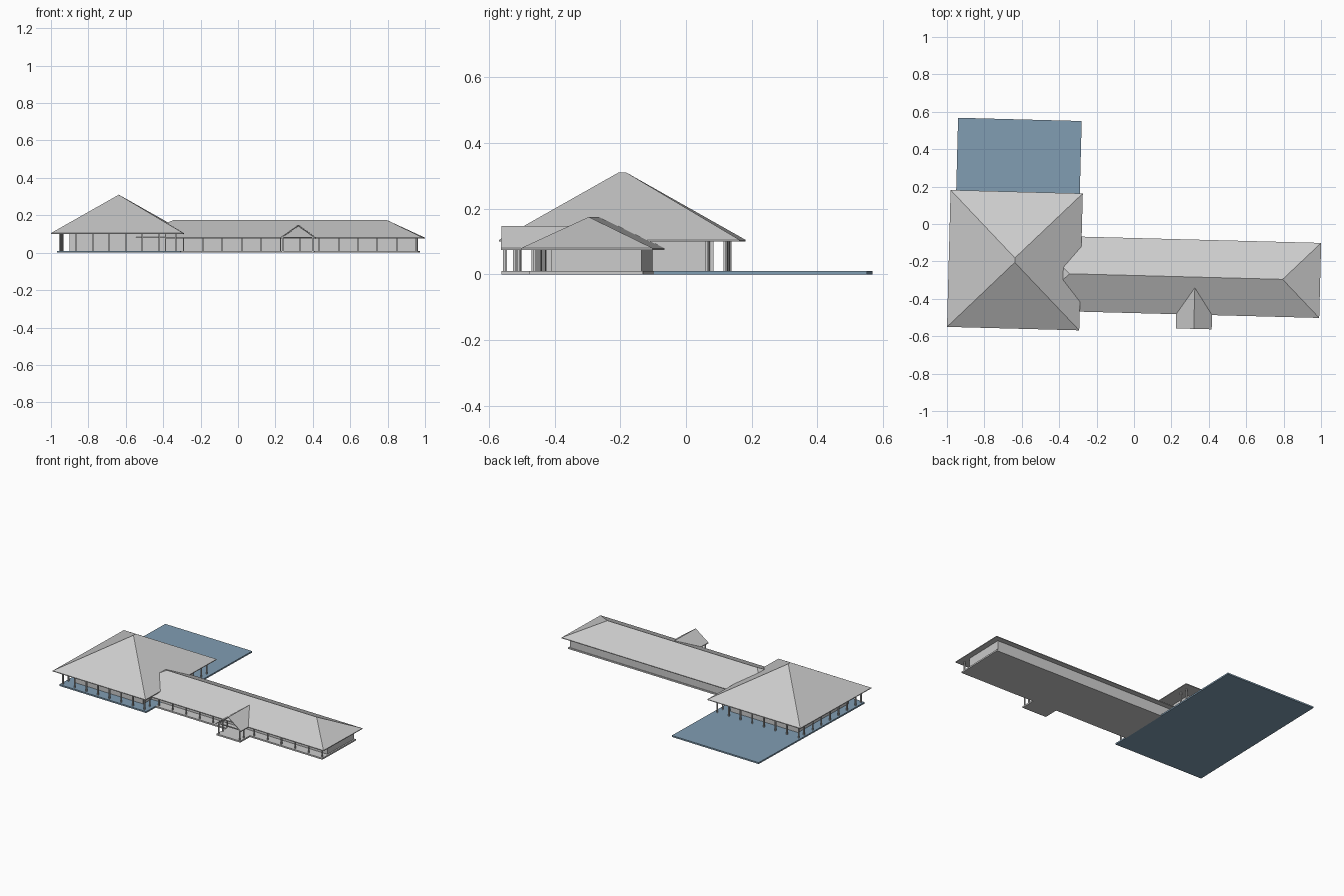
import bpy, bmesh, math
from mathutils import Matrix

if "Cube" in bpy.data.objects:
    bpy.data.objects.remove(bpy.data.objects["Cube"])

# whole building is turned slightly clockwise in plan
TURN = Matrix.Rotation(math.radians(-1.5), 4, 'Z')


def finish(name, bm):
    bmesh.ops.recalc_face_normals(bm, faces=bm.faces)
    bm.transform(TURN)
    me = bpy.data.meshes.new(name)
    bm.to_mesh(me)
    bm.free()
    ob = bpy.data.objects.new(name, me)
    bpy.context.collection.objects.link(ob)
    return ob


def add_box(bm, x0, x1, y0, y1, z0, z1):
    m = Matrix.Translation(((x0 + x1) / 2, (y0 + y1) / 2, (z0 + z1) / 2))
    m = m @ Matrix.Diagonal((x1 - x0, y1 - y0, z1 - z0, 1))
    bmesh.ops.create_cube(bm, size=1, matrix=m)


def box(name, *dims):
    bm = bmesh.new()
    add_box(bm, *dims)
    return finish(name, bm)


def posts(name, points, z1, w=0.008, z0=0.01):
    bm = bmesh.new()
    for x, y in points:
        add_box(bm, x - w / 2, x + w / 2, y - w / 2, y + w / 2, z0, z1)
    return finish(name, bm)


def hip_roof(name, x0, x1, y0, y1, z0, z1, r0, r1, edge=0.005):
    """Hip roof with a thin fascia; r0 and r1 are the ridge ends in plan."""
    bm = bmesh.new()
    plan = [(x0, y0), (x1, y0), (x1, y1), (x0, y1)]
    low = [bm.verts.new((x, y, z0 - edge)) for x, y in plan]
    top = [bm.verts.new((x, y, z0)) for x, y in plan]
    a, b = bm.verts.new((*r0, z1)), bm.verts.new((*r1, z1))
    bm.faces.new(low[::-1])
    for i in range(4):
        j = (i + 1) % 4
        bm.faces.new((low[i], low[j], top[j], top[i]))
    if abs(r1[0] - r0[0]) > abs(r1[1] - r0[1]):      # ridge along x
        slopes = [(0, 1, b, a), (1, 2, b), (2, 3, a, b), (3, 0, a)]
    else:                                            # ridge along y
        slopes = [(0, 1, a), (1, 2, b, a), (2, 3, b), (3, 0, a, b)]
    for s in slopes:
        bm.faces.new([top[s[0]], top[s[1]], *s[2:]])
    return finish(name, bm)


# pavilion: blue terrace, walls, roof
blue = bpy.data.materials.new("terrace_blue")
blue.diffuse_color = (0.22, 0.34, 0.45, 1)
blue.use_nodes = True
blue.node_tree.nodes["Principled BSDF"].inputs["Base Color"].default_value = blue.diffuse_color
box("terrace_slab", -0.955, -0.294, -0.548, 0.543, 0, 0.01).data.materials.append(blue)
box("pavilion_walls", -0.89, -0.375, -0.47, 0.05, 0.01, 0.101)
hip_roof("pavilion_roof", -0.985, -0.278, -0.576, 0.156, 0.105, 0.31,
         (-0.632, -0.222), (-0.632, -0.198))

# pavilion posts: front and back rows, then the two sides
row_x = [-0.94 + 0.0886 * i for i in range(8)]
side_y = [-0.475 + 0.0883 * i for i in range(7)]
ring = [(x, y) for x in row_x for y in (-0.53, 0.11)]
ring += [(-0.94, y) for y in side_y]
ring += [(-0.32, side_y[0]), (-0.32, side_y[-1])]
posts("pavilion_posts", ring, 0.101)

# long wing: slab, walls, hipped roof running in under the pavilion roof
box("wing_slab", -0.294, 0.975, -0.45, -0.105, 0, 0.01)
box("wing_walls", -0.375, 0.965, -0.385, -0.11, 0.01, 0.077)
hip_roof("wing_roof", -0.54, 1.003, -0.476, -0.075, 0.08, 0.175,
         (-0.338, -0.275), (0.802, -0.275))
posts("wing_posts", [(-0.28 + 0.1037 * i, -0.435) for i in range(13)], 0.077, 0.007)

# entrance porch: slab, posts, beams and an open gable roof
px = 0.334
box("porch_slab", px - 0.09, px + 0.09, -0.55, -0.45, 0, 0.01)
posts("porch_posts", [(px + s * 0.08, y) for s in (-1, 1) for y in (-0.542, -0.5)], 0.082, 0.007)
bm = bmesh.new()
add_box(bm, px - 0.084, px + 0.084, -0.546, -0.54, 0.078, 0.084)
for s in (-1, 1):
    add_box(bm, px + s * 0.08 - 0.003, px + s * 0.08 + 0.003, -0.54, -0.45, 0.078, 0.084)
finish("porch_beams", bm)

bm = bmesh.new()
t, front, eave_back, ridge_back = 0.006, -0.552, -0.474, -0.331
section = [(-0.096, 0.08, eave_back), (0, 0.148, ridge_back), (0.096, 0.08, eave_back)]
fr = [[bm.verts.new((px + x, front, z - d)) for x, z, b in section] for d in (0, t)]
bk = [[bm.verts.new((px + x, b, z - d)) for x, z, b in section] for d in (0, t)]
for i in (0, 1):
    for k in (0, 1):
        bm.faces.new((fr[k][i], fr[k][i + 1], bk[k][i + 1], bk[k][i]))
    for v in (fr, bk):
        bm.faces.new((v[0][i], v[0][i + 1], v[1][i + 1], v[1][i]))
for i in (0, 2):
    bm.faces.new((fr[0][i], bk[0][i], bk[1][i], fr[1][i]))
finish("porch_roof", bm)
